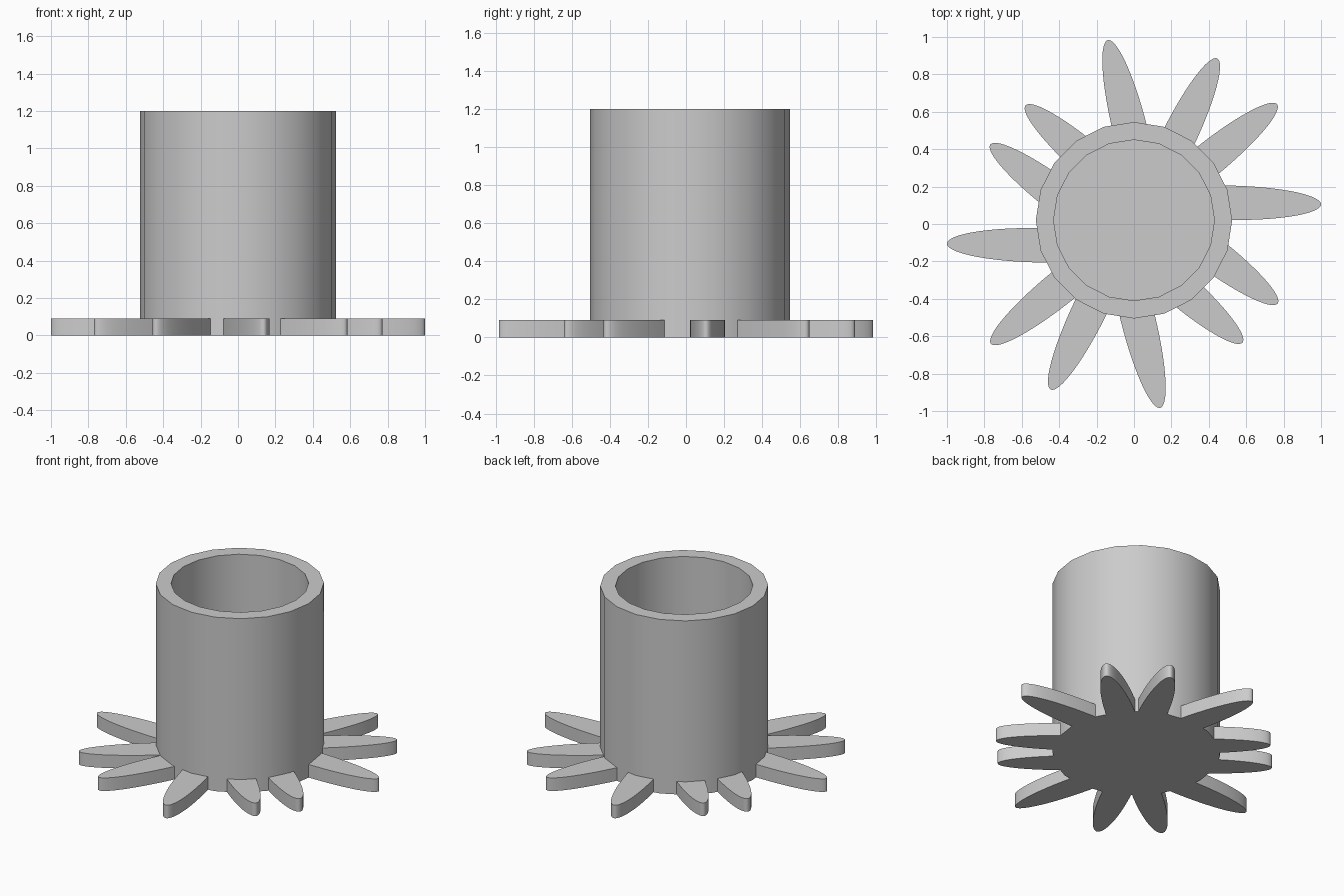
import bpy
import bmesh
from math import radians, sin, cos, pi
from mathutils import Vector

cube = bpy.data.objects.get("Cube")
if cube:
    bpy.data.objects.remove(cube, do_unlink=True)

# Single plain grey material
grey = bpy.data.materials.new("plain_grey")
grey.use_nodes = True
colour = (0.6, 0.6, 0.6, 1)
grey.diffuse_color = colour
grey.node_tree.nodes["Principled BSDF"].inputs["Base Color"].default_value = colour


def finish(name, bm):
    bmesh.ops.recalc_face_normals(bm, faces=bm.faces)
    mesh = bpy.data.meshes.new(name)
    bm.to_mesh(mesh)
    bm.free()
    mesh.materials.append(grey)
    obj = bpy.data.objects.new(name, mesh)
    bpy.context.collection.objects.link(obj)
    bpy.ops.object.select_all(action="DESELECT")
    obj.select_set(True)
    bpy.context.view_layer.objects.active = obj
    bpy.ops.object.shade_smooth_by_angle(angle=radians(30))
    return obj


# Hollow cup: rings from outer base, over the rim, to the inner floor
SIDES = 20
CUP_Y = 0.02
bm = bmesh.new()
rings = []
for radius, z in ((0.525, 0), (0.525, 1.2), (0.43, 1.2), (0.43, 0.1)):
    rings.append([bm.verts.new((radius * cos(2 * pi * i / SIDES),
                                CUP_Y + radius * sin(2 * pi * i / SIDES), z))
                  for i in range(SIDES)])
for low, high in zip(rings, rings[1:]):
    for i in range(SIDES):
        j = (i + 1) % SIDES
        bm.faces.new((low[i], low[j], high[j], high[i]))
bm.faces.new(rings[0])
bm.faces.new(rings[-1])
finish("cup", bm)


# Elliptical petals, cut off where they run under the cup
def petal(name, tip, angle, half_length=0.5, half_width=0.092, height=0.09):
    along = Vector((cos(angle), sin(angle), 0))
    across = Vector((-sin(angle), cos(angle), 0))
    centre = Vector((tip[0], tip[1], 0)) - along * half_length
    bm = bmesh.new()
    steps = 48
    outline = []
    for i in range(steps + 1):
        t = radians(-115 + 230 * i / steps)
        outline.append(bm.verts.new(centre + along * half_length * cos(t)
                                    + across * half_width * sin(t)))
    base = bm.faces.new(outline)
    top = bmesh.ops.extrude_face_region(bm, geom=[base], use_keep_orig=True)
    raised = [v for v in top["geom"] if isinstance(v, bmesh.types.BMVert)]
    bmesh.ops.translate(bm, verts=raised, vec=(0, 0, height))
    finish(name, bm)


# Tip position and heading; each petal has a twin turned half a circle
petals = (
    ((1.0, 0.105), -1),
    ((0.765, 0.64), 39),
    ((0.445, 0.885), 64),
    ((-0.14, 0.983), 104),
    ((-0.58, 0.634), 139),
    ((-0.768, 0.425), 143),
)
for n, ((x, y), heading) in enumerate(petals, 1):
    petal(f"petal_{n}", (x, y), radians(heading))
    petal(f"petal_{n}_opposite", (-x, -y), radians(heading + 180))
